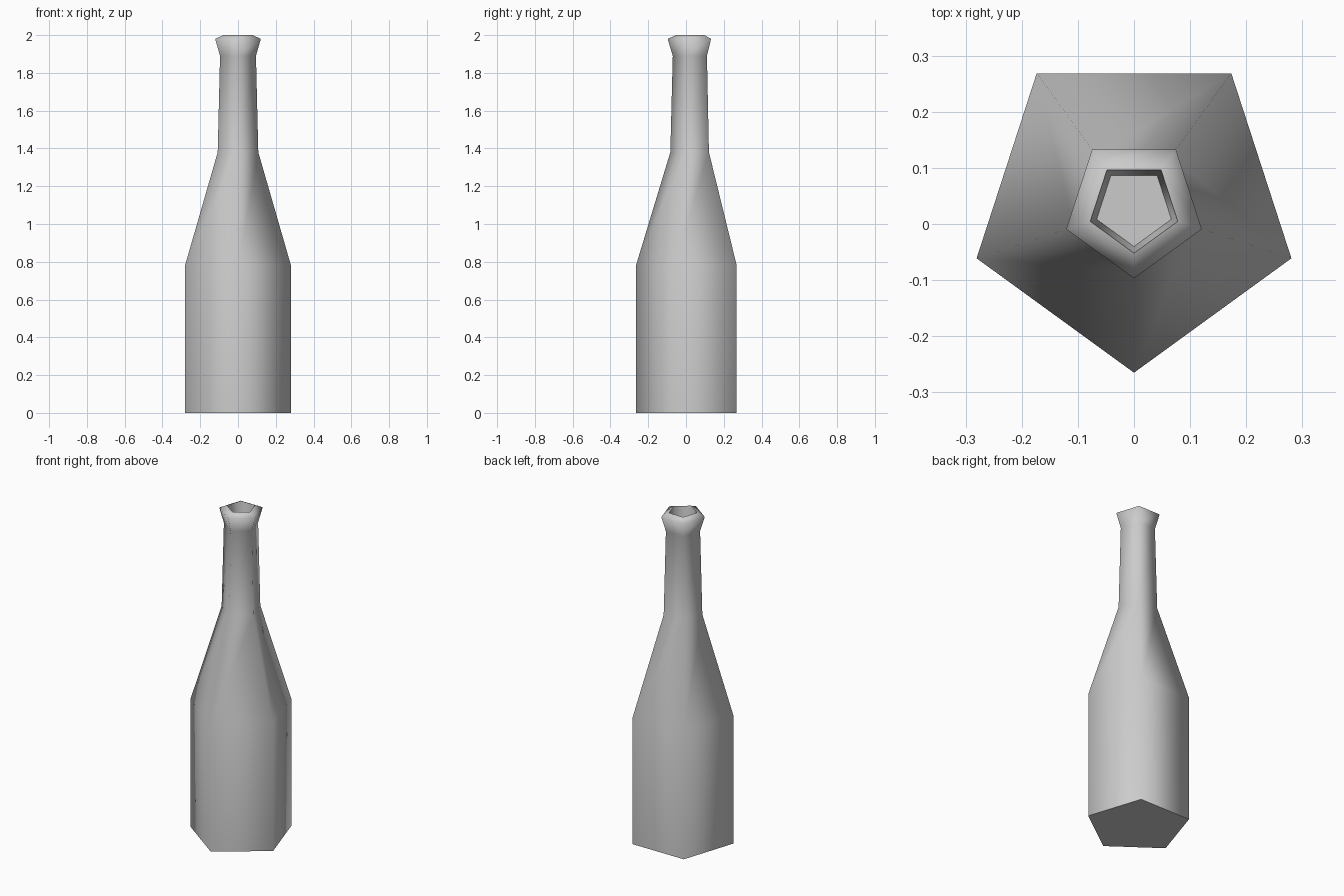
import bpy, bmesh, math

cube = bpy.data.objects.get("Cube")
if cube:
    bpy.data.objects.remove(cube, do_unlink=True)

SIDES = 5
CENTRE_Y = 0.03

# One plain grey for the whole bottle
grey = bpy.data.materials.new("plain_grey")
grey.use_nodes = True
colour = (0.6, 0.6, 0.6, 1)
grey.diffuse_color = colour
grey.node_tree.nodes["Principled BSDF"].inputs["Base Color"].default_value = colour

# Radius and height, from the base up the outside and down into the mouth
profile = [
    (0.295, 0), (0.295, 0.78),      # body
    (0.113, 1.38), (0.1, 1.89),     # shoulder and neck
    (0.127, 1.98), (0.082, 2),      # flared lip
    (0.07, 1.89),                   # mouth recess
]


def ring(bm, radius, z):
    """Pentagon with one corner facing the front."""
    verts = []
    for i in range(SIDES):
        a = math.tau * i / SIDES - math.pi / 2
        verts.append(bm.verts.new((radius * math.cos(a),
                                   CENTRE_Y + radius * math.sin(a), z)))
    return verts


bm = bmesh.new()
rings = [ring(bm, r, z) for r, z in profile]
for low, high in zip(rings, rings[1:]):
    for i in range(SIDES):
        j = (i + 1) % SIDES
        bm.faces.new((low[i], low[j], high[j], high[i]))
bm.faces.new(rings[0][::-1])    # base
bm.faces.new(rings[-1])         # mouth floor

mesh = bpy.data.meshes.new("bottle")
bm.to_mesh(mesh)
bm.free()
mesh.materials.append(grey)

bottle = bpy.data.objects.new("bottle", mesh)
bpy.context.collection.objects.link(bottle)
bpy.ops.object.select_all(action='DESELECT')
bottle.select_set(True)
bpy.context.view_layer.objects.active = bottle
bpy.ops.object.shade_smooth_by_angle(angle=math.radians(80))
